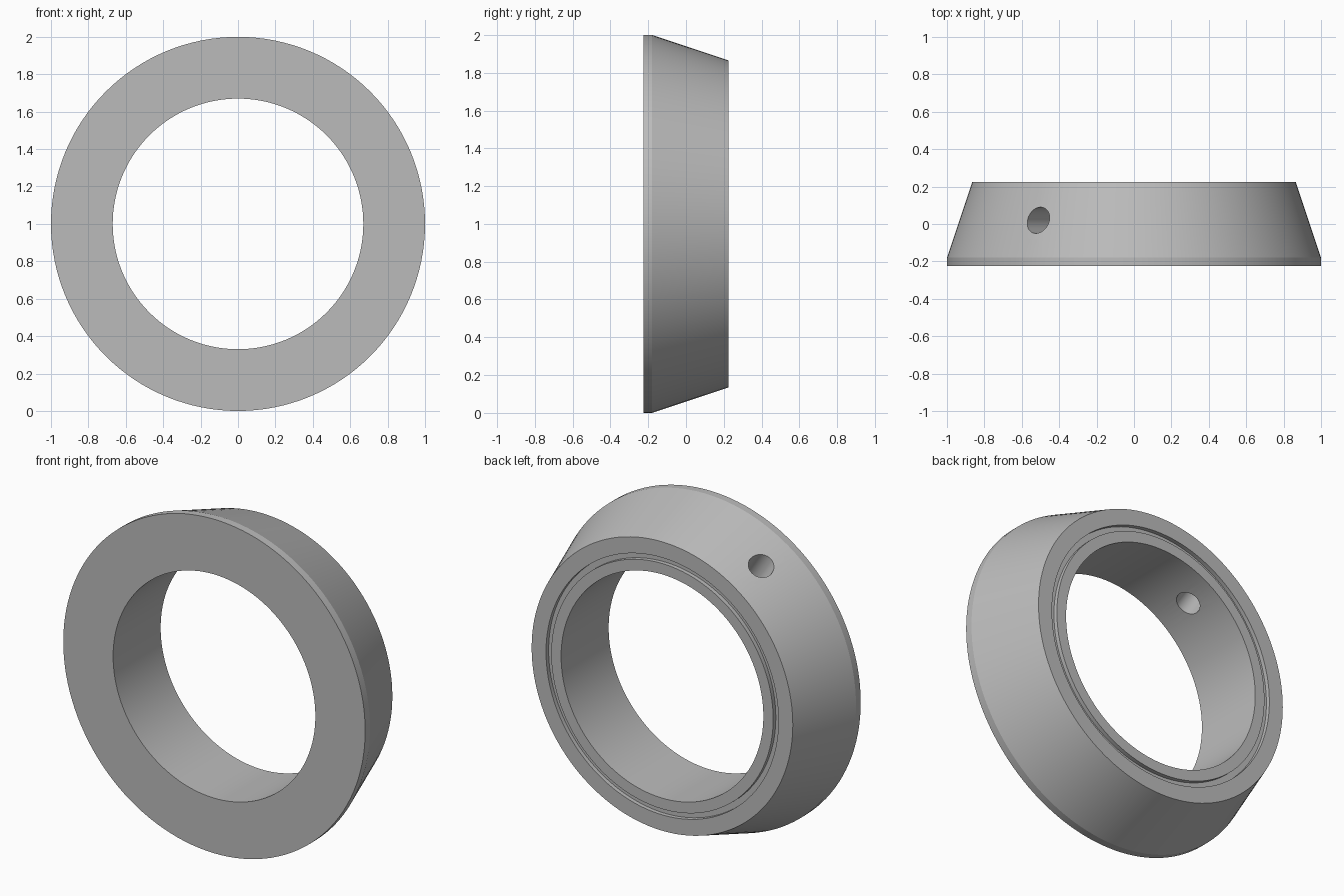
import bpy, bmesh, math
from mathutils import Matrix, Vector

cube = bpy.data.objects.get("Cube")
if cube:
    bpy.data.objects.remove(cube, do_unlink=True)

SEGMENTS = 128
CENTRE = Vector((0, 0, 1))

grey = bpy.data.materials.new("satin_grey")
grey.use_nodes = True
colour = (0.5, 0.5, 0.5, 1)
grey.diffuse_color = colour
grey.node_tree.nodes["Principled BSDF"].inputs["Base Color"].default_value = colour


def make_object(name, bm):
    bmesh.ops.recalc_face_normals(bm, faces=bm.faces[:])
    mesh = bpy.data.meshes.new(name)
    bm.to_mesh(mesh)
    bm.free()
    mesh.materials.append(grey)
    obj = bpy.data.objects.new(name, mesh)
    bpy.context.collection.objects.link(obj)
    return obj


# Tapered collar: (radius, y) cross-section with a narrow groove in the back face
profile = [(0.67, -0.225), (1.0, -0.225), (1.0, -0.18), (0.865, 0.225),
           (0.77, 0.225), (0.77, 0.2), (0.735, 0.2), (0.735, 0.225), (0.67, 0.225)]
bm = bmesh.new()
rings = []
for i in range(SEGMENTS):
    a = math.tau * i / SEGMENTS
    rings.append([bm.verts.new(CENTRE + Vector((r * math.sin(a), y, r * math.cos(a))))
                  for r, y in profile])
for i, ring in enumerate(rings):
    following = rings[(i + 1) % SEGMENTS]
    for j in range(len(profile)):
        k = (j + 1) % len(profile)
        bm.faces.new((ring[j], ring[k], following[k], following[j]))
collar = make_object("collar_ring", bm)

# Radial screw hole through the upper right wall
tilt = Matrix.Rotation(math.radians(-33.3), 4, 'Y')
bm = bmesh.new()
bmesh.ops.create_cone(bm, cap_ends=True, segments=40, radius1=0.07, radius2=0.07, depth=0.7,
                      matrix=Matrix.Translation((0, 0.02, 1)) @ tilt
                      @ Matrix.Translation((0, 0, 0.8)))
cutter = make_object("screw_hole_cutter", bm)
cutter.hide_render = True

cut = collar.modifiers.new("screw_hole", 'BOOLEAN')
cut.operation = 'DIFFERENCE'
cut.solver = 'EXACT'
cut.object = cutter
bpy.context.view_layer.objects.active = collar
bpy.ops.object.select_all(action='DESELECT')
collar.select_set(True)
bpy.ops.object.modifier_apply(modifier=cut.name)
bpy.data.objects.remove(cutter, do_unlink=True)

bpy.ops.object.shade_smooth_by_angle(angle=math.radians(15))
